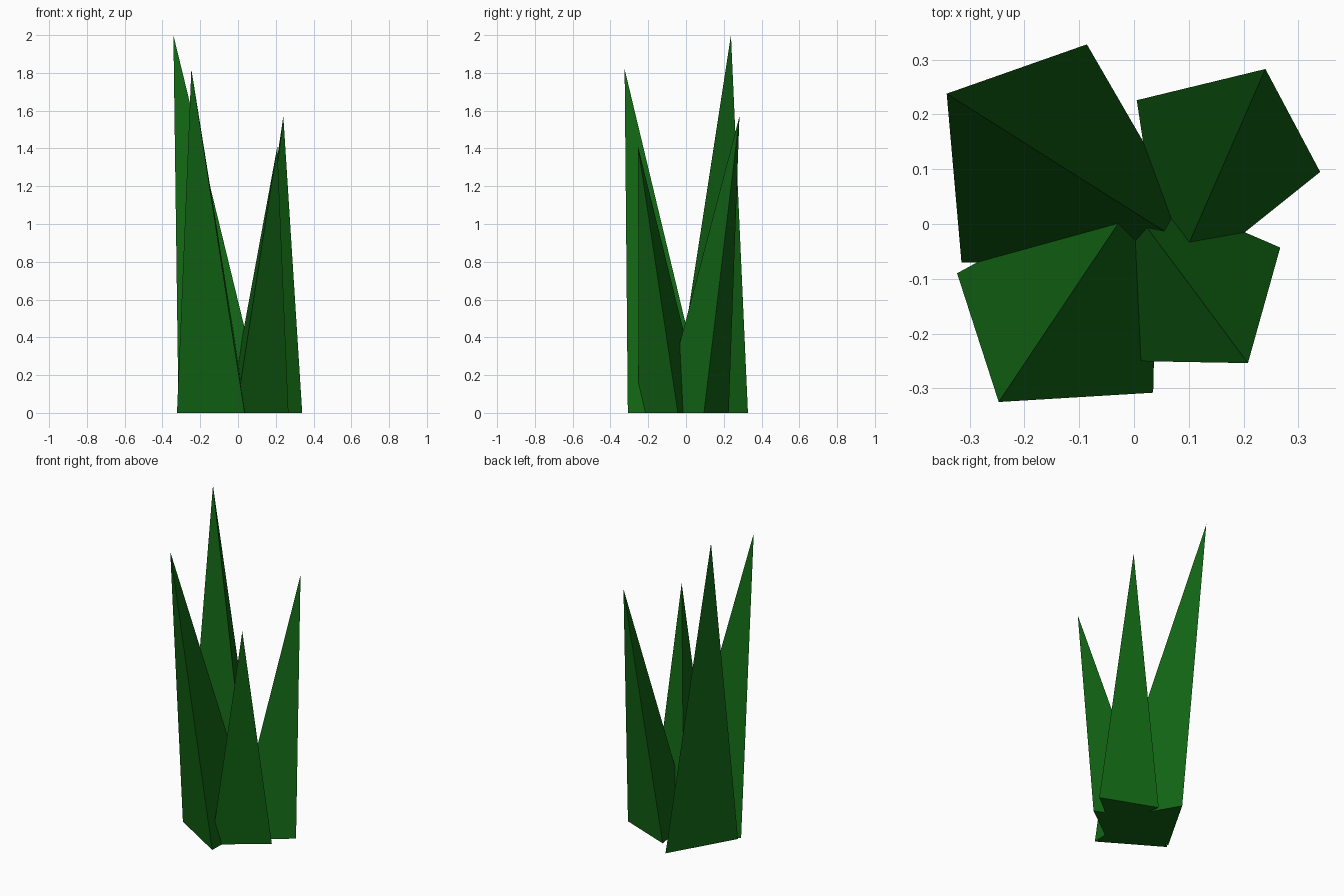
import bpy, bmesh
from math import sin, cos, tau, atan2
from mathutils import Vector

if "Cube" in bpy.data.objects:
    bpy.data.objects.remove(bpy.data.objects["Cube"])

green = bpy.data.materials.new("leaf_green")
green.diffuse_color = (0.006, 0.13, 0.007, 1)
green.use_nodes = True
green.node_tree.nodes["Principled BSDF"].inputs["Base Color"].default_value = green.diffuse_color


def blade(name, a, b, tip):
    """Three-sided spike: a, b are the outer base corners, the third corner
    of the equilateral base points inward; the tip leans outward."""
    a, b, tip = Vector(a), Vector(b), Vector(tip)
    edge = b - a
    inward = Vector((-edge.y, edge.x))
    radius = edge.length / 3 ** 0.5
    centre = (a + b) / 2 + inward.normalized() * radius / 2
    start = atan2(inward.y, inward.x)
    bm = bmesh.new()
    base = [bm.verts.new((centre.x + radius * cos(start + tau * i / 3),
                          centre.y + radius * sin(start + tau * i / 3), 0))
            for i in range(3)]
    top = bm.verts.new(tip)
    bm.faces.new(base[::-1])
    for i in range(3):
        bm.faces.new((base[i], base[(i + 1) % 3], top))
    mesh = bpy.data.meshes.new(name)
    bm.to_mesh(mesh)
    bm.free()
    mesh.materials.append(green)
    bpy.context.collection.objects.link(bpy.data.objects.new(name, mesh))


# Four blades of the grass tuft, corners listed counter-clockwise
blade("front_left_blade", (-0.323, -0.09), (0.035, -0.308), (-0.247, -0.325, 1.82))
blade("front_right_blade", (-0.011, -0.25), (0.267, -0.043), (0.208, -0.254, 1.41))
blade("back_right_blade", (0.34, 0.095), (0.005, 0.226), (0.24, 0.283, 1.57))
blade("back_left_blade", (-0.086, 0.328), (-0.315, -0.07), (-0.342, 0.238, 2.0))
